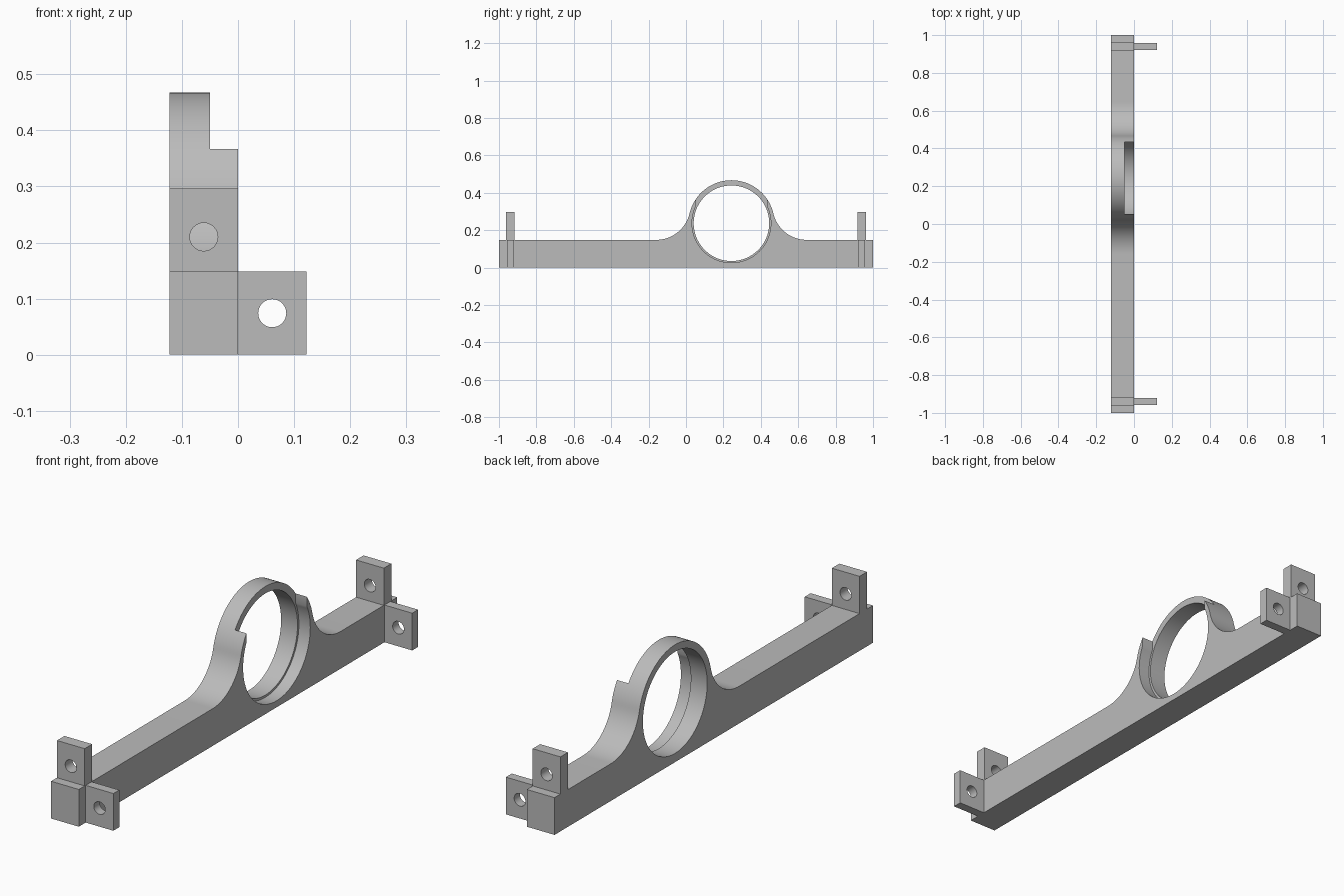
import bpy, bmesh, math
from mathutils import Matrix, Vector

cube = bpy.data.objects.get("Cube")
if cube:
    bpy.data.objects.remove(cube, do_unlink=True)

grey = bpy.data.materials.new("plain grey")
grey.use_nodes = True
grey.diffuse_color = (0.5, 0.5, 0.5, 1)
grey.node_tree.nodes["Principled BSDF"].inputs["Base Color"].default_value = grey.diffuse_color

W, H = 0.122, 0.148           # bar width and height
RY, RZ, R = 0.243, 0.237, 0.23  # ring centre and outer radius
FILLET = 0.184


def make(name, bm):
    bmesh.ops.recalc_face_normals(bm, faces=bm.faces)
    mesh = bpy.data.meshes.new(name)
    bm.to_mesh(mesh)
    bm.free()
    mesh.materials.append(grey)
    obj = bpy.data.objects.new(name, mesh)
    bpy.context.collection.objects.link(obj)
    return obj


def box(name, lo, hi):
    lo, hi = Vector(lo), Vector(hi)
    bm = bmesh.new()
    bmesh.ops.create_cube(bm, size=1, matrix=Matrix.Translation((lo + hi) / 2)
                          @ Matrix.Diagonal((*(hi - lo), 1)))
    return make(name, bm)


def cylinder(name, centre, radius, depth, axis, sides):
    turn = Matrix.Rotation(math.pi / 2, 4, "Y" if axis == "x" else "X")
    bm = bmesh.new()
    bmesh.ops.create_cone(bm, cap_ends=True, segments=sides, radius1=radius, radius2=radius,
                          depth=depth, matrix=Matrix.Translation(centre) @ turn)
    return make(name, bm)


def cut(obj, cutter):
    mod = obj.modifiers.new("cut", "BOOLEAN")
    mod.operation, mod.solver, mod.object = "DIFFERENCE", "EXACT", cutter
    bpy.context.view_layer.objects.active = obj
    bpy.ops.object.modifier_apply(modifier=mod.name)
    bpy.data.objects.remove(cutter, do_unlink=True)


def arc(cy, cz, r, start, end, n):
    angles = [start + (end - start) * i / n for i in range(n + 1)]
    return [(cy + r * math.cos(a), cz + r * math.sin(a)) for a in angles]


# Bar profile flowing through fillets into the ring
fz = H + FILLET
tilt = math.asin((fz - RZ) / (R + FILLET))
reach = (R + FILLET) * math.cos(tilt)
profile = [(-1, 0), (1, 0), (1, H)]
profile += arc(RY + reach, fz, FILLET, 1.5 * math.pi, math.pi + tilt, 20)
profile += arc(RY, RZ, R, tilt, math.pi - tilt, 56)[1:-1]
profile += arc(RY - reach, fz, FILLET, -tilt, -math.pi / 2, 20)
profile.append((-1, H))
bm = bmesh.new()
face = bm.faces.new([bm.verts.new((-W, y, z)) for y, z in profile])
side = bmesh.ops.extrude_face_region(bm, geom=[face])["geom"]
bmesh.ops.translate(bm, vec=(W, 0, 0), verts=[v for v in side if isinstance(v, bmesh.types.BMVert)])
body = make("bar_with_ring", bm)

# Ring opening, shallow seat and the open-topped slot above it
cut(body, cylinder("opening", (-W / 2, RY, RZ), 0.202, 1, "x", 96))
cut(body, cylinder("seat", (0.05, RY, RZ), 0.211, 0.2, "x", 96))
cut(body, box("slot", (-0.05, RY - 0.19, RZ), (0.1, RY + 0.19, 0.6)))
parts = [body]

# Drilled mounting tabs at both ends
for end, s in (("front", -1), ("back", 1)):
    for name, x, z, near, far in (("upper_tab", -W, H, 0.916, 0.963),
                                  ("side_tab", 0, 0, 0.92, 0.957)):
        y0, y1 = sorted((s * near, s * far))
        tab = box(f"{end}_{name}", (x, y0, z), (x + W, y1, z + H))
        hole = (x + W / 2, s * 0.94, z + (0.062 if z else H / 2))
        cut(tab, cylinder("hole", hole, 0.025, 0.2, "y", 32))
        parts.append(tab)

bpy.ops.object.select_all(action="DESELECT")
for obj in parts:
    obj.select_set(True)
bpy.context.view_layer.objects.active = body
bpy.ops.object.shade_smooth_by_angle(angle=math.radians(30))
